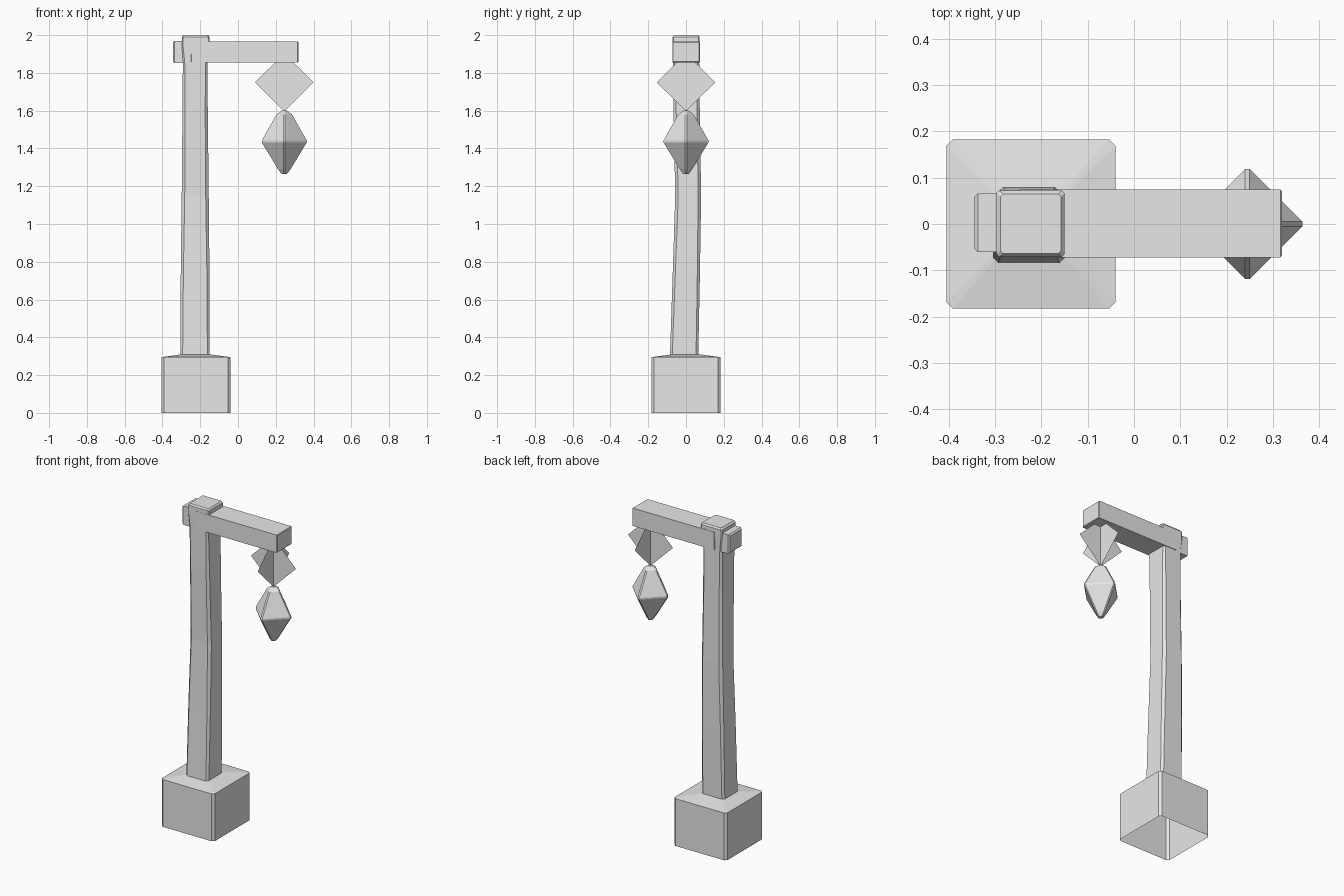
import bpy
import bmesh
from mathutils import Vector

cube = bpy.data.objects.get("Cube")
if cube:
    bpy.data.objects.remove(cube)

grey = bpy.data.materials.new("plain grey")
grey.use_nodes = True
grey.diffuse_color = (0.8, 0.8, 0.8, 1)
grey.node_tree.nodes["Principled BSDF"].inputs["Base Color"].default_value = (0.8, 0.8, 0.8, 1)


def finish(name, bm):
    bmesh.ops.recalc_face_normals(bm, faces=bm.faces)
    mesh = bpy.data.meshes.new(name)
    bm.to_mesh(mesh)
    bm.free()
    mesh.materials.append(grey)
    obj = bpy.data.objects.new(name, mesh)
    bpy.context.collection.objects.link(obj)
    return obj


def chamfer_ring(corners, c):
    """Replace every corner of a polygon with two points, c along each side."""
    ring = []
    for i, p in enumerate(corners):
        for q in (corners[i - 1], corners[(i + 1) % len(corners)]):
            ring.append(p + (q - p).normalized() * c)
    return ring


def rect(x0, x1, y0, y1, z, c):
    return chamfer_ring([Vector((x, y, z)) for x, y in
                         ((x0, y0), (x1, y0), (x1, y1), (x0, y1))], c)


def loft(name, rings, bottom=True, top=True):
    bm = bmesh.new()
    rows = [[bm.verts.new(p) for p in ring] for ring in rings]
    for a, b in zip(rows, rows[1:]):
        for i in range(len(a)):
            j = (i + 1) % len(a)
            bm.faces.new((a[i], a[j], b[j], b[i]))
    if bottom:
        bm.faces.new(rows[0][::-1])
    if top:
        bm.faces.new(rows[-1])
    return finish(name, bm)


def block(name, x0, x1, y0, y1, z0, z1, c):
    """Box lying along x, chamfered at its outer ends."""
    def section(x, inset):
        return [Vector((x, y, z)) for y, z in
                ((y0 + inset, z0 + inset), (y1 - inset, z0 + inset),
                 (y1 - inset, z1 - inset), (y0 + inset, z1 - inset))]
    return loft(name, [section(x0, c), section(x0 + c, 0),
                       section(x1 - c, 0), section(x1, c)])


# Hollow stone foot with a gently sloping top
loft("foot", [rect(-0.405, -0.04, -0.183, 0.183, 0, 0.014),
              rect(-0.405, -0.04, -0.183, 0.183, 0.295, 0.014),
              rect(-0.3, -0.15, -0.07, 0.07, 0.31, 0.006)], bottom=False)

# Slightly crooked post: z, x range, y range, chamfer
post_sections = [
    (0.3, -0.305, -0.15, -0.085, 0.065, 0.012),
    (0.75, -0.303, -0.151, -0.07, 0.074, 0.014),
    (1.15, -0.298, -0.155, -0.057, 0.08, 0.016),
    (1.6, -0.294, -0.16, -0.066, 0.073, 0.014),
    (1.86, -0.292, -0.162, -0.07, 0.07, 0.01),
    (1.94, -0.297, -0.15, -0.071, 0.072, 0.006),
    (1.99, -0.297, -0.15, -0.071, 0.072, 0.006),
    (2.0, -0.288, -0.158, -0.064, 0.065, 0.006),
]
loft("post", [rect(x0, x1, y0, y1, z, c) for z, x0, x1, y0, y1, c in post_sections])

# Cross arm and the stub of it that pokes out behind the post
block("arm", -0.25, 0.32, -0.072, 0.074, 1.855, 1.966, 0.004)
block("arm_stub", -0.345, -0.27, -0.061, 0.066, 1.852, 1.97, 0.008)

# Hanger made of two crossed diamond sheets
hang_x = 0.245
for name, side in (("hanger_sheet_wide", Vector((0.155, 0, 0))),
                   ("hanger_sheet_deep", Vector((0, 0.155, 0)))):
    centre = Vector((hang_x, 0, 1.75))
    up = Vector((0, 0, 0.153))
    bm = bmesh.new()
    bm.faces.new([bm.verts.new(centre + d) for d in (-up, side, up, -side)])
    finish(name, bm)

# Four-sided lantern with narrow chamfered ridges: z, radius
lantern_rings = []
for z, r in ((1.265, 0.018), (1.29, 0.038), (1.432, 0.124),
             (1.442, 0.124), (1.58, 0.046), (1.6, 0.016)):
    corners = [Vector((hang_x + dx * r, dy * r, z))
               for dx, dy in ((1, 0), (0, 1), (-1, 0), (0, -1))]
    lantern_rings.append(chamfer_ring(corners, min(0.007, r * 0.25)))
loft("lantern", lantern_rings)
